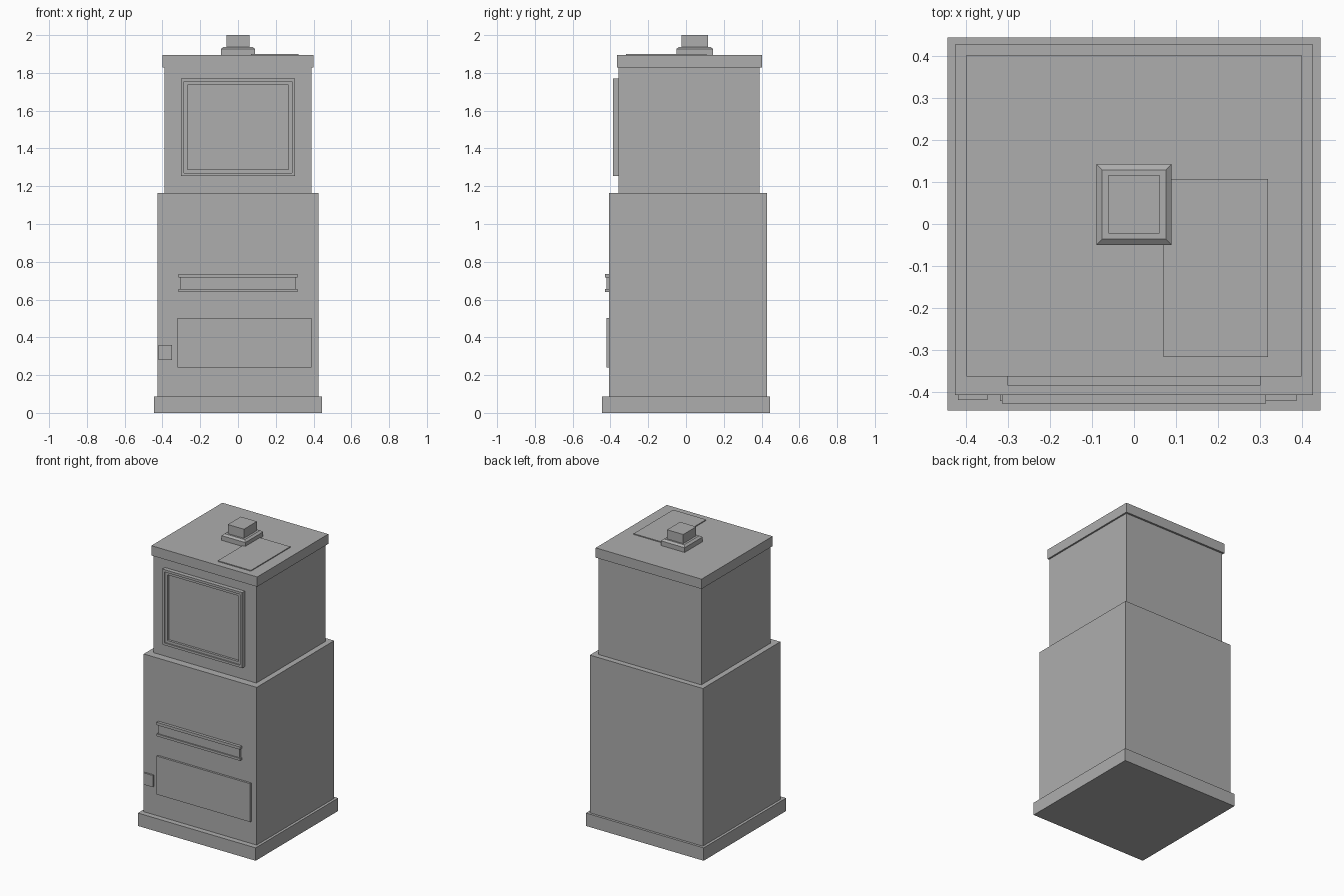
import bpy
import bmesh

if "Cube" in bpy.data.objects:
    bpy.data.objects.remove(bpy.data.objects["Cube"])

metal = bpy.data.materials.new("grey_metal")
metal.diffuse_color = (0.42, 0.42, 0.42, 1)
metal.use_nodes = True
metal.node_tree.nodes["Principled BSDF"].inputs["Base Color"].default_value = metal.diffuse_color


def finish(name, bm):
    bmesh.ops.recalc_face_normals(bm, faces=bm.faces[:])
    mesh = bpy.data.meshes.new(name)
    bm.to_mesh(mesh)
    bm.free()
    mesh.materials.append(metal)
    obj = bpy.data.objects.new(name, mesh)
    bpy.context.collection.objects.link(obj)
    return obj


def loft(name, rings):
    """Closed solid through four-cornered rings of points."""
    bm = bmesh.new()
    loops = [[bm.verts.new(p) for p in ring] for ring in rings]
    for a, b in zip(loops, loops[1:]):
        for i in range(4):
            j = (i + 1) % 4
            bm.faces.new((a[i], a[j], b[j], b[i]))
    bm.faces.new(loops[0])
    bm.faces.new(loops[-1])
    return finish(name, bm)


def flat_ring(x0, x1, y0, y1, z):
    return [(x0, y0, z), (x1, y0, z), (x1, y1, z), (x0, y1, z)]


def upright_ring(x0, x1, z0, z1, y):
    return [(x0, y, z0), (x1, y, z0), (x1, y, z1), (x0, y, z1)]


def box(name, x0, x1, y0, y1, z0, z1):
    return loft(name, [flat_ring(x0, x1, y0, y1, z) for z in (z0, z1)])


# Main cabinet
box("plinth", -0.445, 0.445, -0.445, 0.445, 0, 0.088)
box("lower_body", -0.427, 0.427, -0.408, 0.428, 0.088, 1.165)
box("upper_body", -0.389, 0.389, -0.357, 0.39, 1.165, 1.828)
box("lid", -0.4, 0.4, -0.364, 0.403, 1.828, 1.895)

# Flue on the lid: bevelled collar and square stub
loft("flue_collar", [flat_ring(-0.09 + d, 0.09 - d, -0.05 + d, 0.143 - d, z)
                     for d, z in ((0, 1.895), (0, 1.927), (0.014, 1.938))])
box("flue_stub", -0.061, 0.061, -0.023, 0.117, 1.938, 2.0)
box("top_plate", 0.07, 0.32, -0.318, 0.108, 1.895, 1.901)

# Window: raised frame stepping down to the pane
loft("window", [upright_ring(-0.302 + d, 0.302 - d, 1.254 + d, 1.77 - d, y)
                for d, y in ((0, -0.357), (0, -0.386), (0.016, -0.386),
                             (0.016, -0.378), (0.034, -0.378), (0.034, -0.362))])

# Handle rail: two flanges and a recessed web
for name, z0, z1 in (("rail_top", 0.717, 0.736), ("rail_bottom", 0.641, 0.657)):
    box(name, -0.315, 0.315, -0.428, -0.408, z0, z1)
box("rail_web", -0.307, 0.307, -0.42, -0.408, 0.657, 0.717)

# Ash door and latch
box("ash_door", -0.32, 0.388, -0.422, -0.408, 0.24, 0.502)
box("latch", -0.42, -0.35, -0.42, -0.408, 0.28, 0.36)
